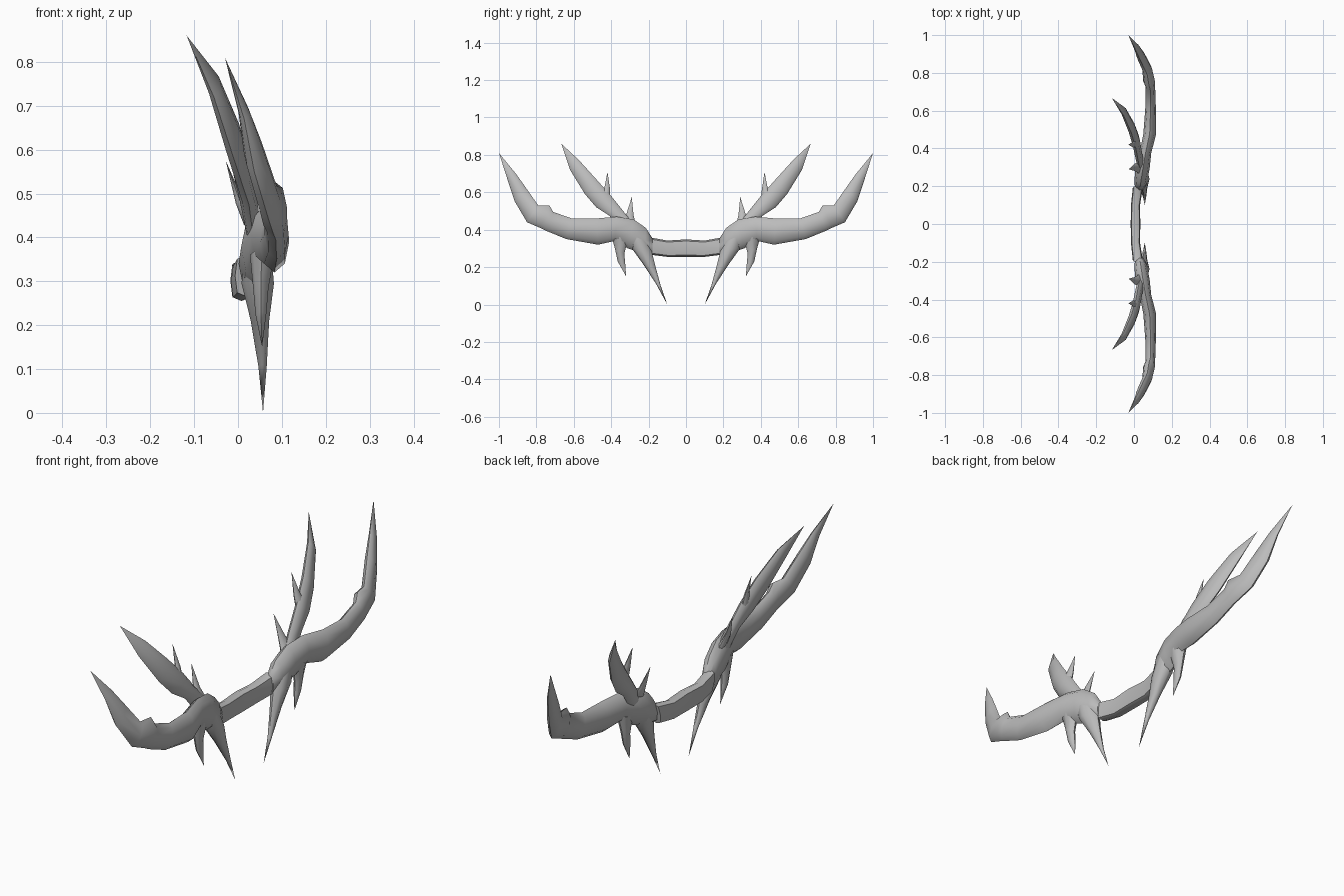
import bpy
import bmesh
import math
from mathutils import Vector

SIDES = 8

default_cube = bpy.data.objects.get("Cube")
if default_cube:
    bpy.data.objects.remove(default_cube, do_unlink=True)

# Single plain grey material
antler_grey = bpy.data.materials.new("antler grey")
antler_grey.use_nodes = True
grey = (0.5, 0.5, 0.5, 1)
antler_grey.diffuse_color = grey
antler_grey.node_tree.nodes["Principled BSDF"].inputs["Base Color"].default_value = grey


def soften(value, roundness):
    """Push a sine or cosine outward: 1 keeps an oval, less gives a box."""
    return math.copysign(abs(value) ** roundness, value)


def make_ring(bm, x, upper_y, upper_z, lower_y, lower_z, flatness, roundness):
    """Ring spanning an upper and a lower outline point."""
    upper = Vector((x, upper_y, upper_z))
    lower = Vector((x, lower_y, lower_z))
    centre = (upper + lower) / 2
    half_width = (upper - lower) / 2
    half_depth = Vector((half_width.length * flatness, 0, 0))
    ring = []
    for side in range(SIDES):
        angle = math.tau * side / SIDES
        offset = half_width * soften(math.cos(angle), roundness)
        offset += half_depth * soften(math.sin(angle), roundness)
        ring.append(bm.verts.new(centre + offset))
    return ring


def make_branch(name, sections, tip=None, flatness=0.5, roundness=1, cap_start=True):
    """Loft rings into a branch, end it in a point, mirror it across y."""
    bm = bmesh.new()
    rings = [make_ring(bm, *section, flatness, roundness) for section in sections]
    for near, far in zip(rings, rings[1:]):
        for side in range(SIDES):
            following = (side + 1) % SIDES
            bm.faces.new((near[side], near[following], far[following], far[side]))
    if cap_start:
        bm.faces.new(rings[0])
    if tip:
        point = bm.verts.new(tip)
        for side in range(SIDES):
            bm.faces.new((rings[-1][side], rings[-1][(side + 1) % SIDES], point))
    else:
        bm.faces.new(rings[-1])
    bmesh.ops.recalc_face_normals(bm, faces=bm.faces)

    mesh = bpy.data.meshes.new(name)
    bm.to_mesh(mesh)
    bm.free()
    mesh.materials.append(antler_grey)
    branch = bpy.data.objects.new(name, mesh)
    bpy.context.collection.objects.link(branch)

    mirror = branch.modifiers.new("mirror front to back", 'MIRROR')
    mirror.use_axis = (False, True, False)
    mirror.use_clip = True

    bpy.ops.object.select_all(action='DESELECT')
    branch.select_set(True)
    bpy.context.view_layer.objects.active = branch
    bpy.ops.object.shade_smooth_by_angle(angle=math.radians(50))


# Bar joining the two antlers, open at the mirror plane
make_branch("centre_bar", [
    (.008, 0, .348, 0, .255),
    (.008, .1, .342, .1, .255),
    (.02, .2, .36, .18, .265),
], flatness=.55, roundness=.6, cap_start=False)

# Main beam with its swollen root and stepped upper edge
make_branch("main_beam", [
    (.03, .18, .355, .18, .27),
    (.035, .215, .41, .22, .27),
    (.045, .28, .455, .31, .30),
    (.06, .37, .47, .38, .34),
    (.083, .48, .46, .47, .32),
    (.088, .61, .46, .64, .35),
    (.086, .71, .495, .75, .395),
    (.08, .73, .53, .78, .41),
    (.07, .79, .53, .85, .44),
    (.037, .86, .63, .915, .55),
    (.014, .91, .70, .955, .67),
], tip=(-.03, 1, .81), flatness=.48)

# Upper tine rising outward from the root
make_branch("upper_tine", [
    (.04, .27, .42, .32, .36),
    (.025, .32, .48, .41, .475),
    (.01, .40, .58, .48, .52),
    (-.013, .48, .67, .54, .59),
    (-.055, .575, .775, .62, .72),
], tip=(-.117, .667, .86), flatness=.44)

# Tine hanging down toward the middle
make_branch("lower_tine", [
    (.045, .23, .39, .31, .36),
    (.045, .185, .29, .29, .30),
    (.05, .165, .21, .225, .21),
    (.056, .135, .1, .16, .11),
], tip=(.057, .1, 0), flatness=.7)

# Small hooked tine under the beam
make_branch("hooked_tine", [
    (.055, .31, .35, .4, .37),
    (.052, .33, .27, .38, .30),
    (.052, .325, .22, .365, .23),
], tip=(.055, .32, .15), flatness=.6)

# Short spikes on the root and on the upper tine
make_branch("root_spike", [
    (.03, .265, .42, .33, .44),
    (.005, .28, .475, .32, .48),
], tip=(-.028, .29, .575))
make_branch("tine_spike", [
    (.007, .405, .555, .45, .59),
    (-.005, .405, .61, .435, .63),
], tip=(-.03, .42, .71), flatness=.55)
